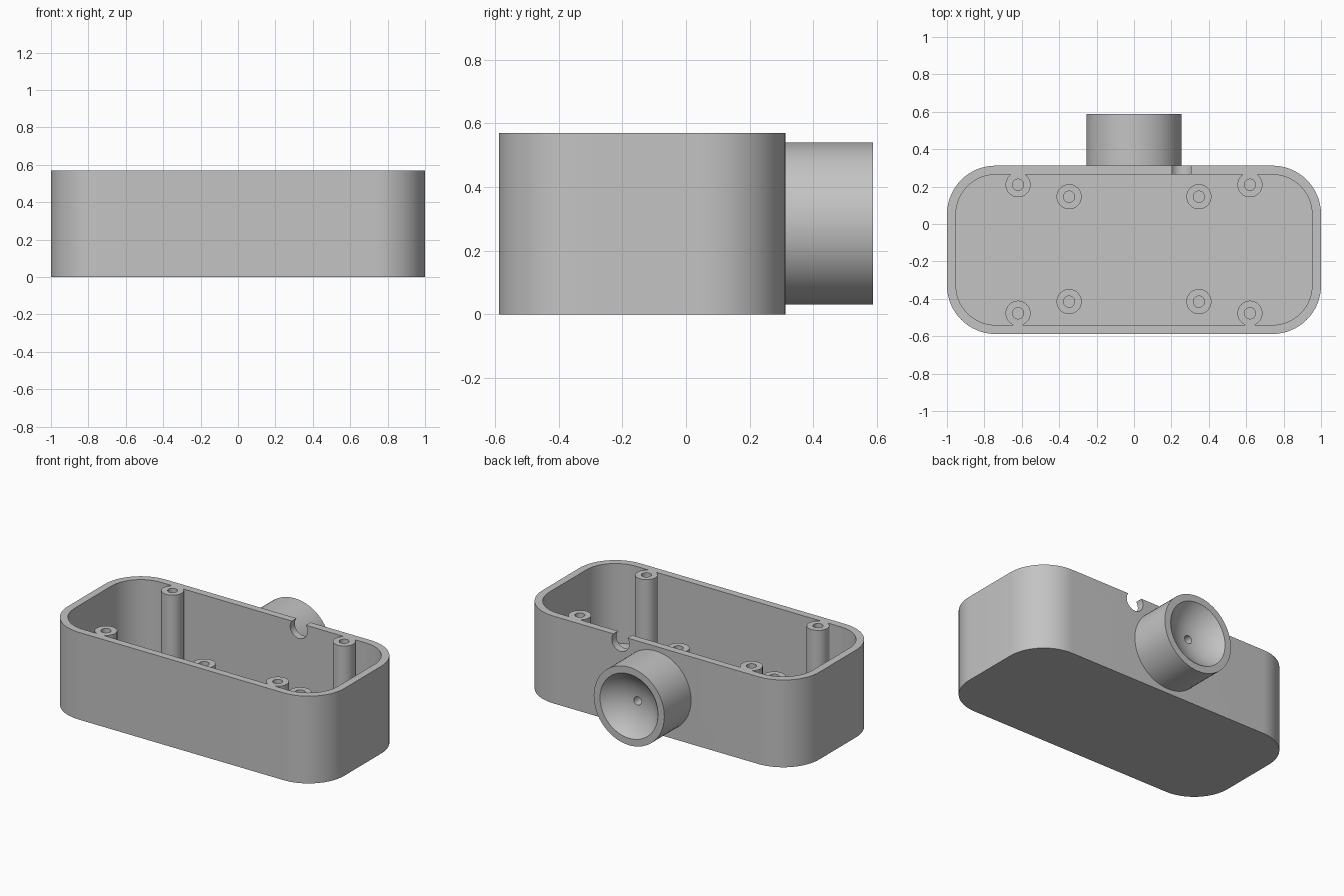
import bpy, bmesh, math
from mathutils import Matrix

if "Cube" in bpy.data.objects:
    bpy.data.objects.remove(bpy.data.objects["Cube"])

grey = bpy.data.materials.new("plain grey")
grey.diffuse_color = (0.55, 0.55, 0.55, 1)
grey.use_nodes = True
grey.node_tree.nodes["Principled BSDF"].inputs["Base Color"].default_value = grey.diffuse_color

H, FLOOR, WALL = 0.57, 0.05, 0.048      # tray height, floor and wall thickness
Y0, Y1 = -0.588, 0.312                  # tray front and back


def finish(name, bm):
    bmesh.ops.recalc_face_normals(bm, faces=bm.faces)
    me = bpy.data.meshes.new(name)
    bm.to_mesh(me)
    bm.free()
    me.materials.append(grey)
    ob = bpy.data.objects.new(name, me)
    bpy.context.collection.objects.link(ob)
    return ob


def activate(ob):
    bpy.ops.object.select_all(action='DESELECT')
    ob.select_set(True)
    bpy.context.view_layer.objects.active = ob


def rounded_prism(name, inset, radius, z0, z1, steps=16):
    """Rounded rectangle, inset from the tray outline and extruded upward."""
    bm = bmesh.new()
    hx, cy, hy = 1 - inset, (Y0 + Y1) / 2, (Y1 - Y0) / 2 - inset
    verts = []
    for q, (sx, sy) in enumerate([(1, 1), (-1, 1), (-1, -1), (1, -1)]):
        for i in range(steps + 1):
            a = (q + i / steps) * math.pi / 2
            verts.append(bm.verts.new((sx * (hx - radius) + radius * math.cos(a),
                                       cy + sy * (hy - radius) + radius * math.sin(a), z0)))
    face = bm.faces.new(verts)
    ext = bmesh.ops.extrude_face_region(bm, geom=[face])
    top = [v for v in ext["geom"] if isinstance(v, bmesh.types.BMVert)]
    bmesh.ops.translate(bm, verts=top, vec=(0, 0, z1 - z0))
    return finish(name, bm)


def cylinder(name, x, y, r, z0, z1):
    bm = bmesh.new()
    bmesh.ops.create_cone(bm, cap_ends=True, segments=40, radius1=r, radius2=r, depth=z1 - z0,
                          matrix=Matrix.Translation((x, y, (z0 + z1) / 2)))
    return finish(name, bm)


def boolean(target, tool, op):
    activate(target)
    mod = target.modifiers.new(op, 'BOOLEAN')
    mod.operation, mod.object, mod.solver = op, tool, 'EXACT'
    bpy.ops.object.modifier_apply(modifier=mod.name)
    bpy.data.objects.remove(tool)


# Hollow tray with rounded corners
tray = rounded_prism("tray", 0, 0.26, 0, H)
boolean(tray, rounded_prism("cavity", WALL, 0.212, FLOOR, H + 0.1), 'DIFFERENCE')

# Full-height screw posts by the walls, short posts on the floor
posts = [(s * 0.62, y, H) for s in (-1, 1) for y in (0.21, -0.477)]
posts += [(s * 0.347, y, 0.19) for s in (-1, 1) for y in (0.146, -0.415)]
for x, y, top in posts:
    boolean(tray, cylinder("post", x, y, 0.067, FLOOR / 2, top), 'UNION')
for x, y, top in posts:
    boolean(tray, cylinder("screw_hole", x, y, 0.03, FLOOR, top + 0.1), 'DIFFERENCE')

# Cable notch in the back rim
bm = bmesh.new()
bmesh.ops.create_cone(bm, cap_ends=True, segments=40, radius1=0.063, radius2=0.063, depth=0.2,
                      matrix=Matrix.Translation((0.255, 0.31, 0.533)) @ Matrix.Rotation(math.pi / 2, 4, 'X'))
boolean(tray, finish("notch", bm), 'DIFFERENCE')

# Round socket on the back: outer wall, rim, shallow bowl and blind centre hole
R_OUT, R_IN, Y_END, DEPTH, R_HOLE = 0.255, 0.21, 0.588, 0.09, 0.027
sphere = (R_IN ** 2 + DEPTH ** 2) / (2 * DEPTH)
centre = Y_END - DEPTH + sphere
a0, a1 = math.asin(R_IN / sphere), math.asin(R_HOLE / sphere)
profile = [(R_OUT, Y1 - 0.004), (R_OUT, Y_END)]
for i in range(13):
    a = a0 + (a1 - a0) * i / 12
    profile.append((sphere * math.sin(a), centre - sphere * math.cos(a)))
profile += [(R_HOLE, 0.37), (0, 0.37)]
bm = bmesh.new()
pv = [bm.verts.new((r, y, 0.285)) for r, y in profile]
pe = [bm.edges.new(p) for p in zip(pv, pv[1:])]
bmesh.ops.spin(bm, geom=pv + pe, cent=(0, 0, 0.285), axis=(0, 1, 0), angle=2 * math.pi, steps=64)
bmesh.ops.remove_doubles(bm, verts=bm.verts, dist=1e-5)
bmesh.ops.recalc_face_normals(bm, faces=bm.faces)
rim = max(bm.faces, key=lambda f: f.calc_center_median().y)
if rim.normal.y < 0:
    bmesh.ops.reverse_faces(bm, faces=bm.faces)
me = bpy.data.meshes.new("back_socket")
bm.to_mesh(me)
bm.free()
me.materials.append(grey)
socket = bpy.data.objects.new("back_socket", me)
bpy.context.collection.objects.link(socket)

for ob in (tray, socket):
    activate(ob)
    bpy.ops.object.shade_smooth_by_angle(angle=math.radians(30))
